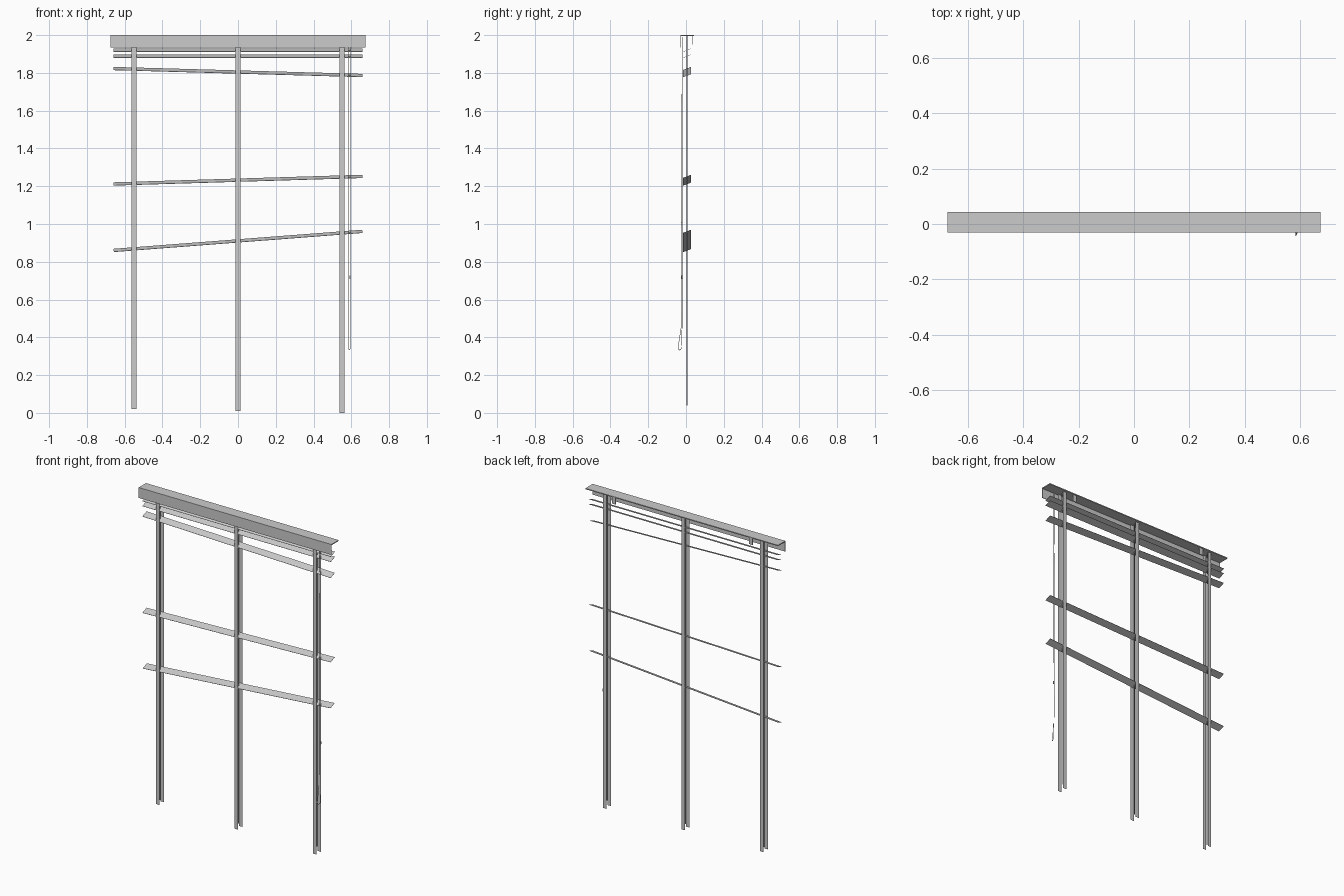
import bpy
import math
from mathutils import Vector

cube = bpy.data.objects.get("Cube")
if cube:
    bpy.data.objects.remove(cube)


def material(name, rgb):
    m = bpy.data.materials.new(name)
    m.use_nodes = True
    m.diffuse_color = (*rgb, 1)
    m.node_tree.nodes["Principled BSDF"].inputs["Base Color"].default_value = (*rgb, 1)
    return m


GREY = material("pale grey", (0.6, 0.6, 0.6))


def box(name, low, high):
    """Box between two opposite corners."""
    low, high = Vector(low), Vector(high)
    bpy.ops.mesh.primitive_cube_add(size=1, location=(low + high) / 2)
    ob = bpy.context.object
    ob.name = name
    ob.scale = high - low
    ob.data.materials.append(GREY)
    return ob


def tape(name, x, y, bottom, top):
    """Flat upright ribbon facing the front."""
    mesh = bpy.data.meshes.new(name)
    left, right = x - 0.013, x + 0.013
    mesh.from_pydata([(left, y, bottom), (right, y, bottom), (right, y, top), (left, y, top)],
                     [], [(0, 1, 2, 3)])
    mesh.materials.append(GREY)
    bpy.context.collection.objects.link(bpy.data.objects.new(name, mesh))


def cord(name, points, radius):
    """Thin round cord through the given points."""
    curve = bpy.data.curves.new(name, "CURVE")
    curve.dimensions = "3D"
    curve.bevel_depth = radius
    curve.bevel_resolution = 1
    spline = curve.splines.new("POLY")
    spline.points.add(len(points) - 1)
    for p, co in zip(spline.points, points):
        p.co = (*co, 1)
    curve.materials.append(GREY)
    bpy.context.collection.objects.link(bpy.data.objects.new(name, curve))


# Head rail: top board, front valance and hanging rear brackets
box("rail_top", (-0.675, -0.03, 1.994), (0.675, 0.043, 2.0))
box("rail_valance", (-0.675, -0.03, 1.934), (0.675, -0.026, 1.996))
for side, x in (("right", -0.48), ("left", 0.48)):
    box(f"{side}_bracket", (x - 0.013, 0.034, 1.95), (x + 0.013, 0.037, 1.996))

# Slats: thin strips rising to the back, some hanging askew
SLATS = [(1.92, 1.92), (1.888, 1.888), (1.823, 1.786), (1.212, 1.252), (0.86, 0.961)]
for i, (z_right, z_left) in enumerate(SLATS):
    slat = box(f"slat_{i + 1}", (-0.66, -0.0225, 0), (0.66, 0.0225, 0.0015))
    slat.location = (0, 0.006, (z_right + z_left) / 2)
    slat.rotation_euler = (math.radians(21), -math.atan2(z_left - z_right, 1.32), 0)

# Ladder tapes in front of and behind the slats, lift cords between them
for side, x, bottom in (("right", -0.55, 0.02), ("middle", 0, 0.011), ("left", 0.55, 0)):
    tape(f"{side}_front_tape", x, -0.017, bottom, 1.996)
    tape(f"{side}_back_tape", x, 0.028, bottom, 1.996)
    cord(f"{side}_lift_cord", [(x, 0.005, 1.996), (x, 0.005, 0.04)], 0.002)

# Looped pull cord with a small joining bead
loop = [(0.594, -0.02, 1.99), (0.594, -0.021, 0.45)]
for k in range(9):
    a = math.pi * k / 8
    loop.append((0.59 + 0.004 * math.cos(a), -0.033 + 0.009 * math.cos(a),
                 0.347 - 0.014 * math.sin(a)))
loop += [(0.586, -0.026, 0.45), (0.586, -0.02, 1.99)]
cord("pull_cord", loop, 0.0014)
box("cord_bead", (0.59, -0.024, 0.71), (0.597, -0.017, 0.727))
